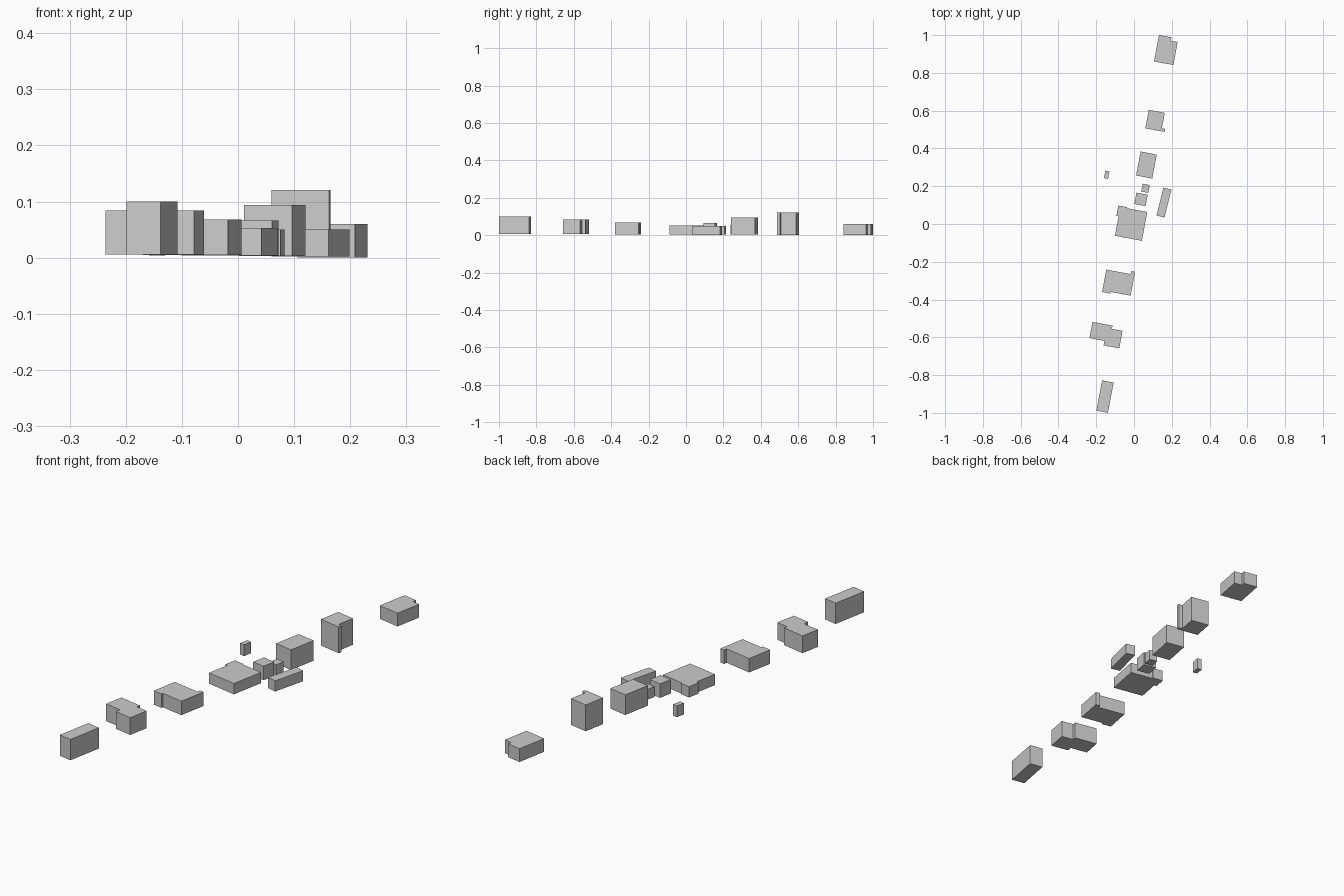
import bpy, bmesh
from math import radians, sin, cos

if "Cube" in bpy.data.objects:
    bpy.data.objects.remove(bpy.data.objects["Cube"])


def building(name, corner, z, steps, turn=10.7):
    """Extrude a right-angled footprint: steps alternate along width, depth, width..."""
    a = radians(turn)
    u, v = 0.0, 0.0
    path = [(u, v)]
    for i, s in enumerate(steps):
        if i % 2 == 0:
            u += s
        else:
            v += s
        path.append((u, v))
    bm = bmesh.new()
    ring = [bm.verts.new((corner[0] + p * cos(a) + q * sin(a),
                          corner[1] - p * sin(a) + q * cos(a), z[0])) for p, q in path]
    base = bm.faces.new(ring)
    top = bmesh.ops.extrude_face_region(bm, geom=[base], use_keep_orig=True)
    for e in top["geom"]:
        if isinstance(e, bmesh.types.BMVert):
            e.co.z = z[1]
    bmesh.ops.recalc_face_normals(bm, faces=bm.faces)
    mesh = bpy.data.meshes.new(name)
    bm.to_mesh(mesh)
    bm.free()
    bpy.context.collection.objects.link(bpy.data.objects.new(name, mesh))


def block(name, corner, z, width, depth, turn=10.7):
    building(name, corner, z, (width, depth, -width), turn)


# main row of houses, front to back
block("house_front", (-0.199, -0.988), (0.006, 0.100), 0.062, 0.163)
building("house_stepped", (-0.236, -0.604), (0.006, 0.084),
         (0.081, -0.024, 0.084, 0.094, -0.057, 0.017, -0.108))
building("house_with_corner_wing", (-0.169, -0.360), (0.005, 0.068),
         (0.044, 0.009, 0.108, 0.128, -0.021, -0.016, -0.131))
building("house_wide", (-0.101, -0.062), (0.004, 0.053),
         (0.145, 0.155, -0.109, 0.005, -0.048, -0.055, 0.012))
block("house_tall", (0.011, 0.257), (0.003, 0.094), 0.087, 0.129)
building("house_tallest", (0.060, 0.507), (0.002, 0.121),
         (0.104, 0.016, -0.018, 0.083, -0.086))
building("house_back", (0.106, 0.861), (0.0, 0.060),
         (0.104, 0.124, -0.037, 0.018, -0.067))

# small outbuildings
block("annex_large", (0.002, 0.106), (0.003, 0.066), 0.060, 0.061)
block("annex_small", (0.038, 0.172), (0.003, 0.050), 0.038, 0.042)
block("long_shed", (0.119, 0.045), (0.002, 0.050), 0.044, 0.152, 14)
block("small_shed", (-0.159, 0.243), (0.004, 0.055), 0.022, 0.040)
